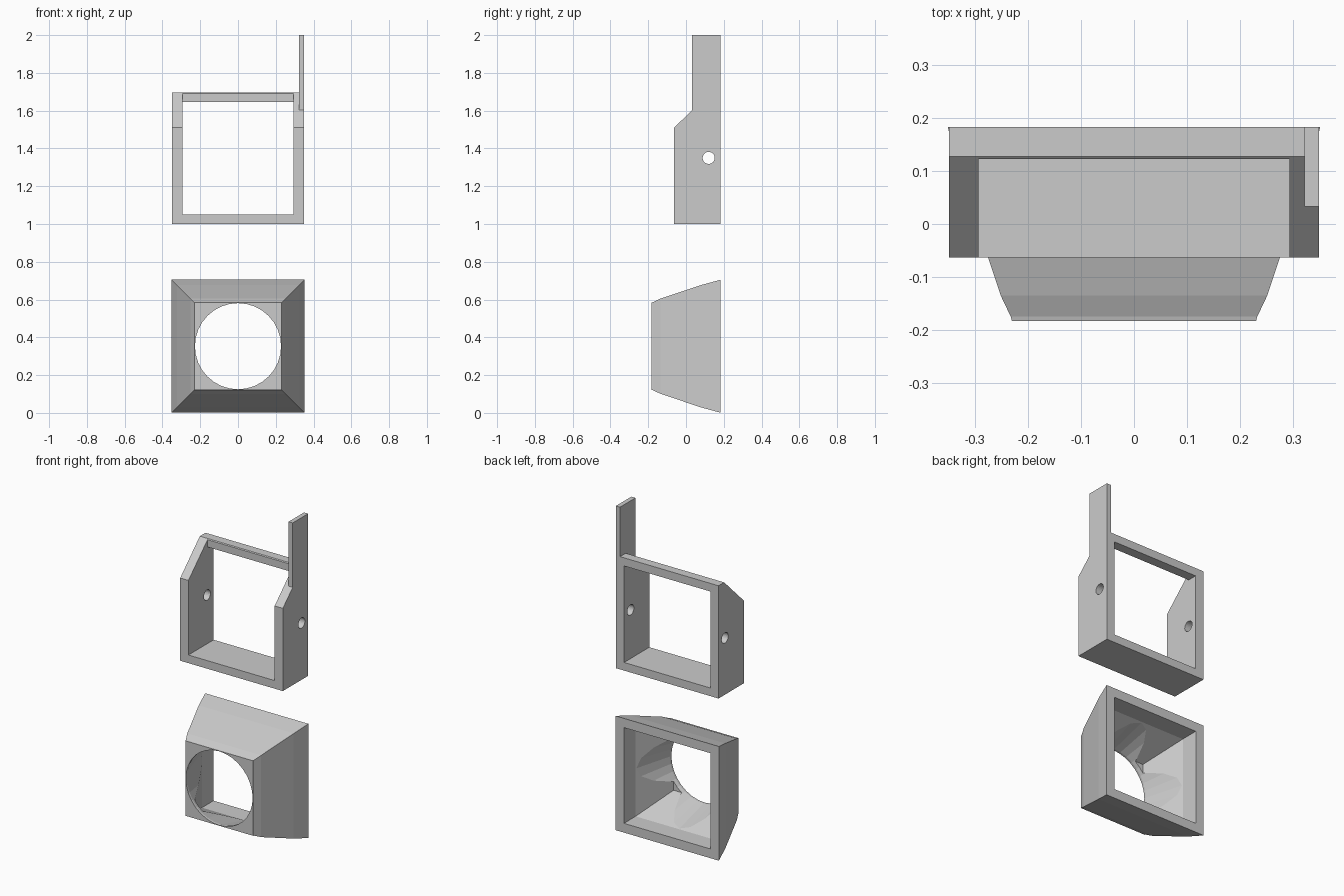
import bpy, bmesh
from math import cos, sin, pi

if "Cube" in bpy.data.objects:
    bpy.data.objects.remove(bpy.data.objects["Cube"])

CZ = 0.353  # height of the funnel axis


def make(name, rings):
    """Closed solid lofted through equal-length rings of points."""
    bm = bmesh.new()
    loops = [[bm.verts.new(p) for p in r] for r in rings]
    for a, b in zip(loops, loops[1:]):
        n = len(a)
        for i in range(n):
            bm.faces.new((a[i], a[(i + 1) % n], b[(i + 1) % n], b[i]))
    bm.faces.new(loops[0])
    bm.faces.new(loops[-1])
    bmesh.ops.recalc_face_normals(bm, faces=bm.faces)
    me = bpy.data.meshes.new(name)
    bm.to_mesh(me)
    bm.free()
    ob = bpy.data.objects.new(name, me)
    bpy.context.collection.objects.link(ob)
    return ob


def extrude_x(name, profile, x0, x1):
    return make(name, [[(x, y, z) for y, z in profile] for x in (x0, x1)])


def box_profile(y0, y1, z0, z1):
    return [(y0, z0), (y1, z0), (y1, z1), (y0, z1)]


def square(y, h):
    return [(sx * h, y, CZ + sz * h) for sx, sz in ((-1, -1), (1, -1), (1, 1), (-1, 1))]


def circle(y, r, n=32):
    return [(r * cos(2 * pi * i / n), y, CZ + r * sin(2 * pi * i / n)) for i in range(n)]


def boolean(ob, tool, op='DIFFERENCE'):
    tool.hide_render = True
    m = ob.modifiers.new(op, 'BOOLEAN')
    m.operation, m.object, m.solver = op, tool, 'EXACT'
    bpy.context.view_layer.objects.active = ob
    bpy.ops.object.modifier_apply(modifier=m.name)
    bpy.data.objects.remove(tool)


# Funnel housing: tapered square shell
funnel = make("funnel_housing", [square(y, h) for y, h in (
    (0.183, 0.352), (0.08, 0.324), (-0.06, 0.277), (-0.135, 0.252),
    (-0.175, 0.233), (-0.183, 0.231))])
# Square cavity with a straight mouth, then a taper
boolean(funnel, make("square_cavity", [square(0.3, 0.295), square(0.07, 0.295),
                                       square(-0.15, 0.19)]))
# Round front opening flaring backward
boolean(funnel, make("round_cavity", [circle(-0.25, 0.228), circle(-0.17, 0.228),
                                      circle(0.07, 0.294)]))

# Rear frame: side profile extruded across the full width
frame = extrude_x("frame", [(-0.063, 1.0), (0.183, 1.0), (0.183, 1.695),
                            (0.128, 1.695), (-0.063, 1.51)], -0.35, 0.35)
# Tall tab on the right cheek
boolean(frame, extrude_x("tab", box_profile(0.033, 0.183, 1.55, 2.0), 0.322, 0.35), 'UNION')
# Window, leaving a slim top bar at the back
boolean(frame, extrude_x("window", [(-0.3, 1.05), (0.4, 1.05), (0.4, 1.645), (0.123, 1.645),
                                    (0.123, 1.9), (-0.3, 1.9)], -0.294, 0.294))
# Pivot hole through both cheeks
boolean(frame, extrude_x("pivot_hole", [(0.12 + 0.032 * cos(i * pi / 12), 1.35 + 0.032 * sin(i * pi / 12))
                                        for i in range(24)], -0.5, 0.5))
